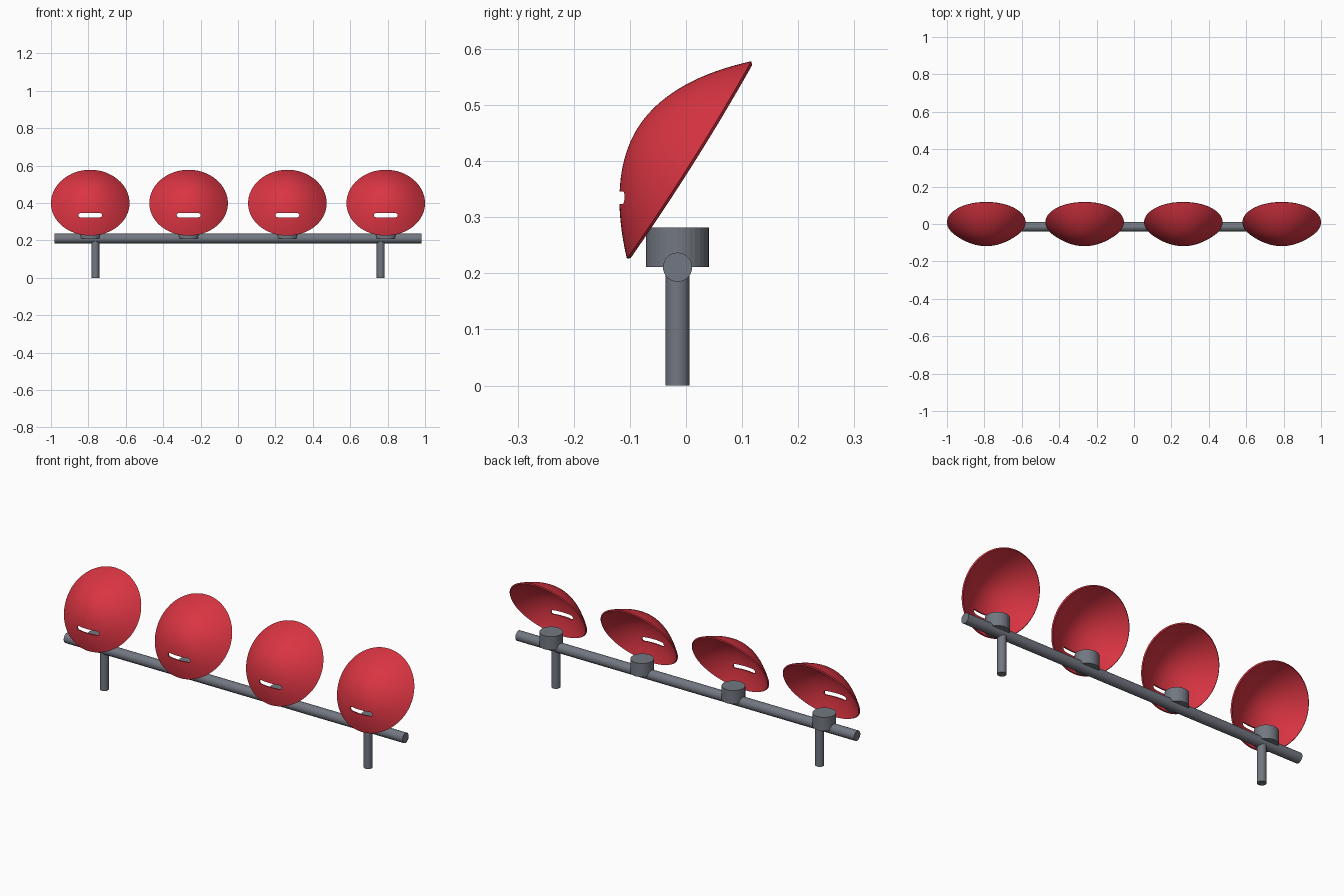
import bpy, bmesh, math
from mathutils import Matrix, Vector

cube = bpy.data.objects.get("Cube")
if cube:
    bpy.data.objects.remove(cube, do_unlink=True)


def material(name, rgb):
    m = bpy.data.materials.new(name)
    m.use_nodes = True
    m.diffuse_color = (*rgb, 1)
    m.node_tree.nodes["Principled BSDF"].inputs["Base Color"].default_value = (*rgb, 1)
    return m


RED = material("red_plastic", (0.70, 0.035, 0.055))
GREY = material("grey_metal", (0.17, 0.185, 0.22))


def add_object(name, bm, mat):
    me = bpy.data.meshes.new(name)
    bm.to_mesh(me)
    bm.free()
    me.materials.append(mat)
    ob = bpy.data.objects.new(name, me)
    bpy.context.collection.objects.link(ob)
    return ob


def cylinder(name, radius, length, centre, axis="Z"):
    bm = bmesh.new()
    turn = Matrix.Rotation(math.pi / 2, 4, "Y") if axis == "X" else Matrix()
    bmesh.ops.create_cone(bm, cap_ends=True, segments=32, radius1=radius, radius2=radius,
                          depth=length, matrix=Matrix.Translation(centre) @ turn)
    return add_object(name, bm, GREY)


# Frame: long bar, two posts and four round seat mounts
AXIS_Y = -0.015
SEATS = [-0.79, -0.264, 0.264, 0.79]
cylinder("bar", 0.026, 1.96, (0, AXIS_Y, 0.211), "X")
for side, x in (("right", -0.763), ("left", 0.763)):
    cylinder(side + "_post", 0.0214, 0.2, (x, AXIS_Y, 0.1))
for i, x in enumerate(SEATS):
    cylinder(f"seat_mount_{i + 1}", 0.056, 0.071, (x, AXIS_Y, 0.2465))


# Seat shell: parabolic dish tipped forward
RADIUS, DEPTH, RINGS = 0.208, 0.108, 20
bm = bmesh.new()
profile = [bm.verts.new((RADIUS * t, 0, DEPTH * (1 - t ** 1.95)))
           for t in (k / RINGS for k in range(RINGS + 1))]
edges = [bm.edges.new(pair) for pair in zip(profile, profile[1:])]
bmesh.ops.spin(bm, geom=profile + edges, cent=(0, 0, 0), axis=(0, 0, 1),
               angle=math.tau, steps=64)
bmesh.ops.remove_doubles(bm, verts=bm.verts, dist=0.0002)
bmesh.ops.recalc_face_normals(bm, faces=bm.faces)
if sum(f.normal.z for f in bm.faces) < 0:
    bmesh.ops.reverse_faces(bm, faces=bm.faces)
for v in bm.verts:  # the sides of the rim sweep back slightly
    v.co.z -= 0.005 * (v.co.x / RADIUS) ** 2
    v.co.x *= 1.01
bm.transform(Matrix.Translation((0, 0.0055, 0.402)) @ Matrix.Rotation(math.radians(57.8), 4, "X"))
shell = add_object("seat_1", bm, RED)

# Drain slot cutter: rounded bar running front to back
bm = bmesh.new()
outline = []
for end in (1, -1):
    for k in range(9):
        a = math.pi * (k / 8 - 0.5)
        outline.append(bm.verts.new((end * (0.053 + 0.011 * math.cos(a)), -0.2,
                                     0.335 + end * 0.011 * math.sin(a))))
face = bm.faces.new(outline)
grown = bmesh.ops.extrude_face_region(bm, geom=[face])["geom"]
bmesh.ops.translate(bm, vec=Vector((0, 0.15, 0)),
                    verts=[g for g in grown if isinstance(g, bmesh.types.BMVert)])
bmesh.ops.recalc_face_normals(bm, faces=bm.faces)
cutter = add_object("slot_cutter", bm, RED)
cutter.hide_render = True

solid = shell.modifiers.new("thickness", "SOLIDIFY")
solid.thickness, solid.offset = 0.007, -1
cut = shell.modifiers.new("slot", "BOOLEAN")
cut.operation, cut.solver, cut.object = "DIFFERENCE", "EXACT", cutter

# Bake the slotted shell, then repeat it along the bar
bpy.ops.object.select_all(action="DESELECT")
bpy.context.view_layer.objects.active = shell
shell.select_set(True)
for name in ("thickness", "slot"):
    bpy.ops.object.modifier_apply(modifier=name)
bpy.data.objects.remove(cutter, do_unlink=True)
bpy.ops.object.shade_smooth_by_angle(angle=math.radians(35))
shell.location.x = SEATS[0]
for i, x in enumerate(SEATS[1:], 2):
    seat = shell.copy()
    seat.name = f"seat_{i}"
    seat.location.x = x
    bpy.context.collection.objects.link(seat)
